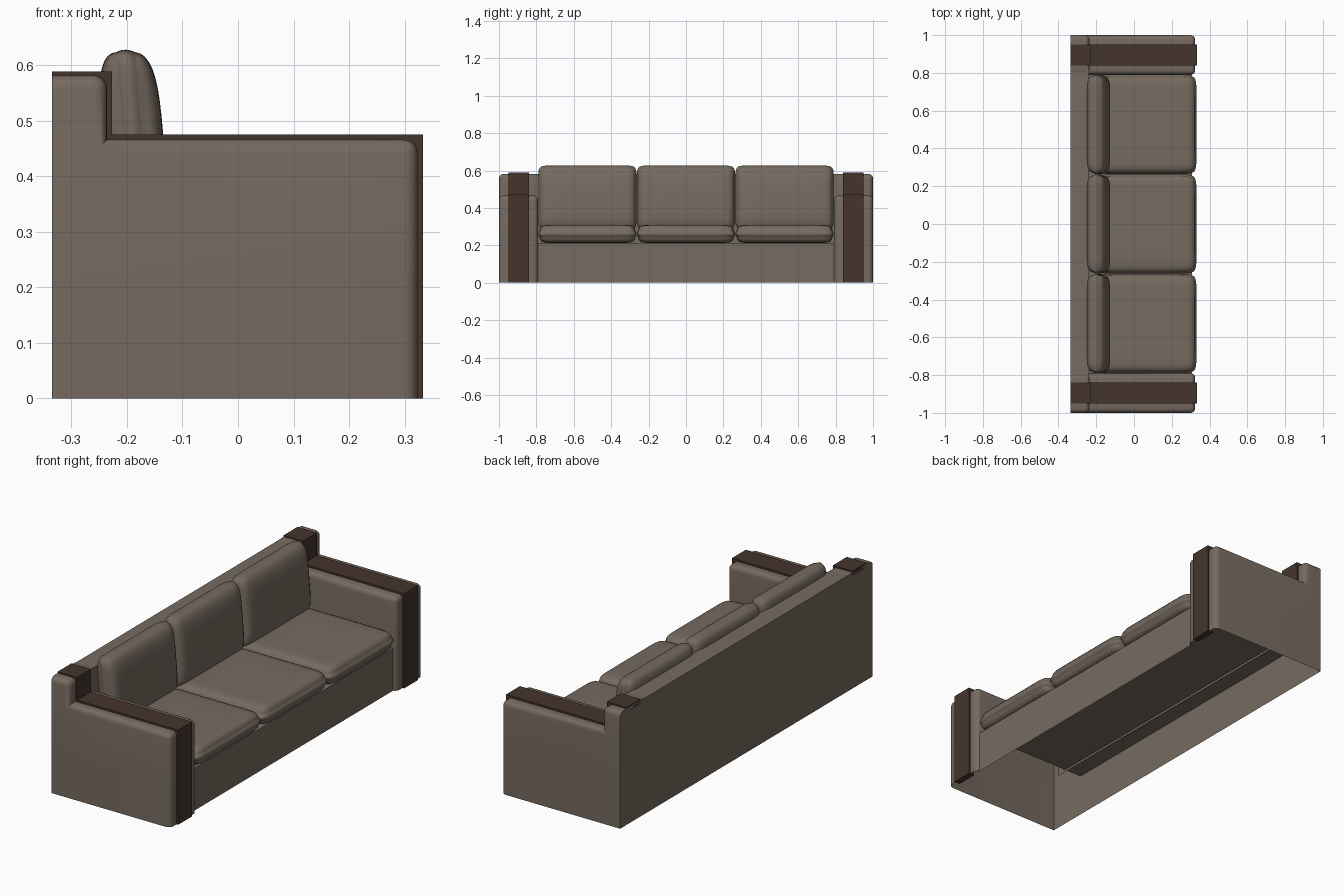
import bpy, bmesh, math
from mathutils import Vector

if "Cube" in bpy.data.objects:
    bpy.data.objects.remove(bpy.data.objects["Cube"])


def material(name, rgb):
    m = bpy.data.materials.new(name)
    m.diffuse_color = (*rgb, 1)
    m.use_nodes = True
    m.node_tree.nodes["Principled BSDF"].inputs["Base Color"].default_value = m.diffuse_color
    return m


FABRIC = material("taupe fabric", (0.180, 0.145, 0.116))
WOOD = material("dark brown wood", (0.060, 0.034, 0.026))


def finish(bm, name, mat, angle=40):
    bmesh.ops.recalc_face_normals(bm, faces=bm.faces[:])
    me = bpy.data.meshes.new(name)
    bm.to_mesh(me)
    bm.free()
    ob = bpy.data.objects.new(name, me)
    bpy.context.collection.objects.link(ob)
    me.materials.append(mat)
    bpy.ops.object.select_all(action='DESELECT')
    ob.select_set(True)
    bpy.context.view_layer.objects.active = ob
    bpy.ops.object.shade_smooth_by_angle(angle=math.radians(angle))
    return ob


def prism(points, y0, y1):
    """Closed solid from an x-z profile."""
    bm = bmesh.new()
    face = bm.faces.new([bm.verts.new((x, y0, z)) for x, z in points])
    ext = bmesh.ops.extrude_face_region(bm, geom=[face])
    for v in ext['geom']:
        if isinstance(v, bmesh.types.BMVert):
            v.co.y = y1
    bmesh.ops.recalc_face_normals(bm, faces=bm.faces[:])
    return bm


def sheet(points, y0, y1):
    """Open folded sheet from an x-z polyline."""
    bm = bmesh.new()
    a = [bm.verts.new((x, y0, z)) for x, z in points]
    b = [bm.verts.new((x, y1, z)) for x, z in points]
    for i in range(len(points) - 1):
        bm.faces.new((a[i], a[i + 1], b[i + 1], b[i]))
    return bm


def cushion(name, centre, half, axis, powers, lean=0.0):
    """Puffed pillow; axis is the thickness direction."""
    bm = bmesh.new()
    bmesh.ops.create_cube(bm, size=2)
    bmesh.ops.subdivide_edges(bm, edges=bm.edges[:], cuts=19, use_grid_fill=True)
    iu, iv = [i for i in range(3) if i != axis]
    for v in bm.verts:
        p = [math.sin(c * math.pi / 2) for c in v.co]     # denser near the edges
        u, w, t = p[iu], p[iv], p[axis]
        f = math.sqrt(max(0, 1 - abs(u) ** powers[0]))
        g = math.sqrt(max(0, 1 - abs(w) ** powers[1]))
        q = [0, 0, 0]
        q[axis] = t * (0.3 + 0.7 * f * g)
        q[iu] = u * (1 - 0.05 * abs(w) ** 14) * (1 - 0.025 * t * t * abs(u) ** 6)
        q[iv] = w * (1 - 0.05 * abs(u) ** 14) * (1 - 0.025 * t * t * abs(w) ** 6)
        v.co = Vector(centre) + Vector([a * b for a, b in zip(q, half)])
        v.co.x -= lean * q[2]
    finish(bm, name, FABRIC, 60)


# Upholstered arms with rounded edges, open underneath, and the wood bands over them
ARM = [(-0.335, 0), (0.324, 0), (0.324, 0.466), (-0.236, 0.466), (-0.236, 0.582), (-0.335, 0.582)]
BAND = [(0.333, 0), (0.333, 0.475), (-0.227, 0.475), (-0.227, 0.589), (-0.335, 0.589),
        (-0.335, 0.565), (-0.25, 0.565), (-0.25, 0.45), (0.30, 0.45), (0.30, 0)]
for side, s in (("left", -1), ("right", 1)):
    bm = prism(ARM, 0.79 * s, 1.0 * s)
    bm.normal_update()
    bmesh.ops.delete(bm, geom=[f for f in bm.faces if f.normal.z < -0.9], context='FACES_ONLY')
    round_edges = []
    for e in bm.edges:
        a, b = e.verts
        if e.is_boundary or (a.co.x < -0.33 and b.co.x < -0.33):
            continue
        if a.co.x < -0.23 and abs(a.co.x - b.co.x) < 1e-4 and abs(a.co.z - b.co.z) < 1e-4 and a.co.z < 0.5:
            continue
        round_edges.append(e)
    bmesh.ops.bevel(bm, geom=round_edges, offset=0.025, segments=5, profile=0.5,
                    affect='EDGES', clamp_overlap=True)
    # the inner wall stops at seat level
    bmesh.ops.bisect_plane(bm, geom=bm.verts[:] + bm.edges[:] + bm.faces[:],
                           plane_co=(0, 0, 0.212), plane_no=(0, 0, 1))
    bm.normal_update()
    bmesh.ops.delete(bm, geom=[f for f in bm.faces if f.normal.y * s < -0.95
                               and f.calc_center_median().z < 0.212], context='FACES')
    finish(bm, side + "_arm", FABRIC)
    finish(prism(BAND, 0.84 * s, 0.95 * s), side + "_wood_band", WOOD)

# Back shell and seat base, both hollow underneath
finish(sheet([(-0.335, 0), (-0.335, 0.58), (-0.238, 0.58), (-0.238, 0.2)], -0.85, 0.85), "back_panel", FABRIC)
finish(sheet([(0.306, 0), (0.306, 0.212), (-0.334, 0.212)], -0.80, 0.80), "seat_base", FABRIC)

# Three seat cushions and three back cushions
for i, label in enumerate(("left", "middle", "right")):
    y = (i - 1) * 0.527
    cushion(label + "_seat_cushion", (0.065, y, 0.261), (0.266, 0.263, 0.049), 2, (14, 14))
    cushion(label + "_back_cushion", (-0.188, y, 0.455), (0.055, 0.263, 0.173), 0, (12, 4), 0.015)
